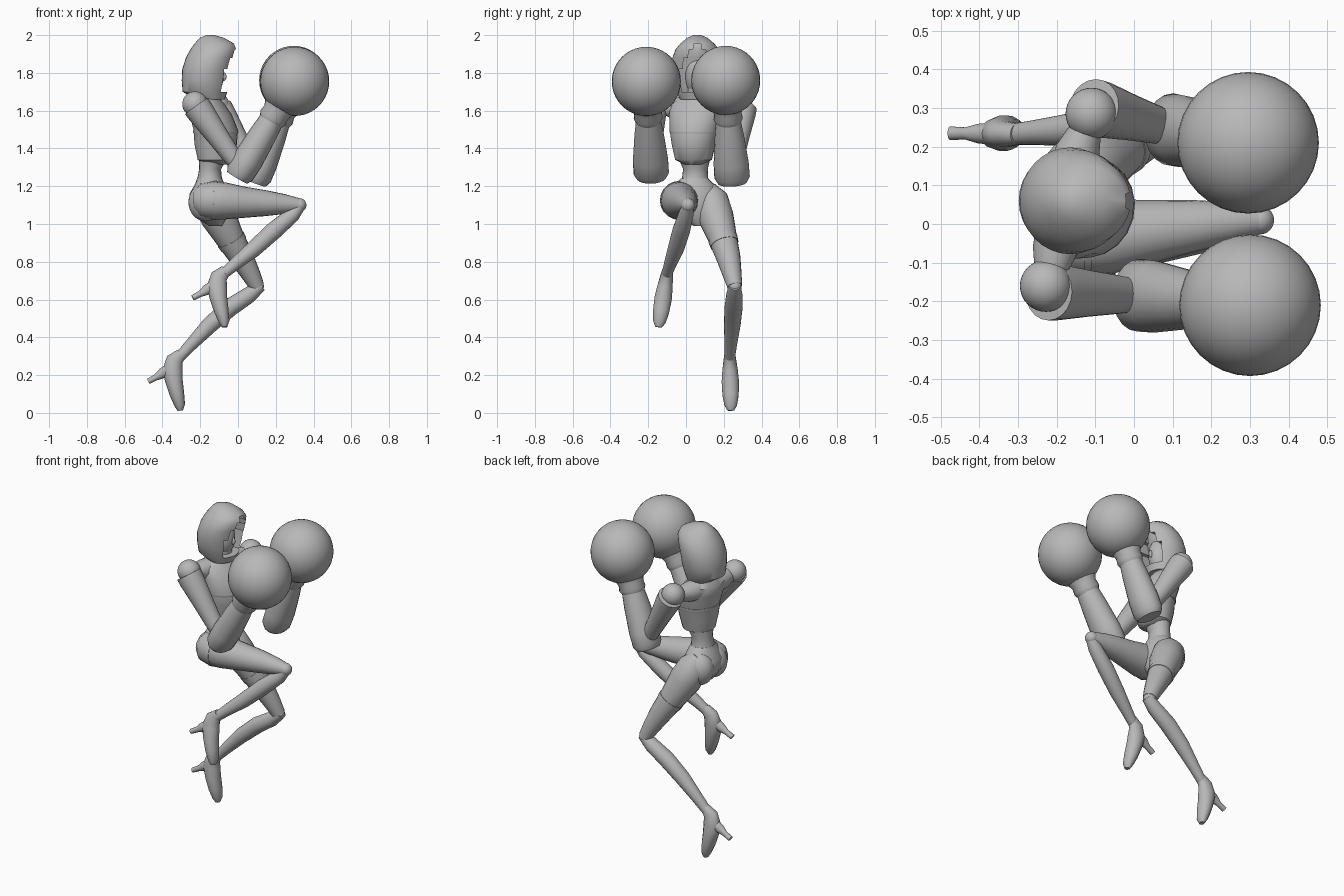
import bpy, bmesh, math
from mathutils import Vector, Matrix

cube = bpy.data.objects.get("Cube")
if cube:
    bpy.data.objects.remove(cube, do_unlink=True)

GREY = (0.48, 0.48, 0.48, 1)
grey = bpy.data.materials.new("plain grey")
grey.use_nodes = True
grey.diffuse_color = GREY
grey.node_tree.nodes["Principled BSDF"].inputs["Base Color"].default_value = GREY


def finish(name, bm, angle=40):
    bmesh.ops.recalc_face_normals(bm, faces=bm.faces)
    mesh = bpy.data.meshes.new(name)
    bm.to_mesh(mesh)
    bm.free()
    mesh.materials.append(grey)
    mesh.shade_smooth()
    mesh.set_sharp_from_angle(angle=math.radians(angle))
    obj = bpy.data.objects.new(name, mesh)
    bpy.context.collection.objects.link(obj)
    return obj


def loft(points, level=False, yaw=0, sides=20):
    """Skin rings (x, y, z, radius, optional y radius) along a path."""
    bm = bmesh.new()
    centres = [Vector(p[:3]) for p in points]
    rings = []
    for i, p in enumerate(points):
        way = Vector((0, 0, 1))
        if not level:
            way = (centres[min(i + 1, len(points) - 1)] - centres[max(i - 1, 0)]).normalized()
        across = Vector((0, 1, 0))
        across = (across - way * across.dot(way)).normalized()
        if yaw:
            across = Matrix.Rotation(yaw, 3, 'Z') @ across
        out = across.cross(way)
        ring = []
        for k in range(sides):
            a = math.tau * k / sides
            ring.append(bm.verts.new(centres[i] + out * math.cos(a) * p[3]
                                     + across * math.sin(a) * p[-1]))
        rings.append(ring)
    for low, high in zip(rings, rings[1:]):
        for k in range(sides):
            n = (k + 1) % sides
            bm.faces.new((low[k], low[n], high[n], high[k]))
    bm.faces.new(rings[0][::-1])
    bm.faces.new(rings[-1])
    return bm


def tube(name, points, **options):
    return finish(name, loft(points, **options))


def ball(name, centre, radius, scale=(1, 1, 1)):
    bm = bmesh.new()
    bmesh.ops.create_uvsphere(bm, u_segments=32, v_segments=20, radius=radius)
    bmesh.ops.scale(bm, vec=scale, verts=bm.verts)
    bmesh.ops.translate(bm, vec=centre, verts=bm.verts)
    return finish(name, bm, 60)


# Hood with a recessed, peaked face opening
hood = loft([(-.15, .06, 1.66, .08, .09), (-.175, .06, 1.70, .118, .115),
             (-.17, .06, 1.76, .128, .13), (-.165, .06, 1.82, .13, .138),
             (-.148, .06, 1.88, .128, .132), (-.13, .06, 1.925, .122, .115),
             (-.125, .06, 1.955, .105, .09), (-.138, .06, 1.985, .065, .055),
             (-.145, .06, 2.0, .02, .02)], level=True, sides=32)
opening = []
for f in hood.faces:
    c = f.calc_center_median()
    if (len(f.verts) == 4 and c.x > -.15 and 1.69 < c.z < 1.94
            and abs(c.y - .06) < min(.088, .55 * (1.99 - c.z))):
        opening.append(f)
bmesh.ops.inset_region(hood, faces=opening, thickness=.008)
inner = {v for f in opening for v in f.verts}
bmesh.ops.translate(hood, vec=(-.07, 0, 0), verts=list(inner))
finish("hood", hood)
ball("face", (-.155, .06, 1.79), .085, (.95, .8, 1.35))
ball("nose", (-.075, .06, 1.78), .014, (1, .7, 1.6))
tube("neck", [(-.155, .06, 1.60, .055), (-.145, .06, 1.72, .05)])

# Torso, turned toward the raised right glove
TURN = math.radians(-14)
tube("chest", [(-.115, .04, 1.315, .06, .05), (-.12, .04, 1.34, .093, .098),
               (-.118, .04, 1.42, .112, .116), (-.118, .042, 1.50, .117, .13),
               (-.145, .05, 1.58, .11, .142), (-.165, .055, 1.635, .09, .142),
               (-.165, .06, 1.68, .055, .07)], level=True, yaw=TURN)
tube("chest_band", [(-.118, .043, 1.478, .117, .128), (-.118, .043, 1.487, .120, .131),
                    (-.119, .043, 1.496, .118, .131)], level=True, yaw=TURN)
tube("shoulder_yoke", [(-.225, -.16, 1.63, .03), (-.205, -.07, 1.615, .058),
                       (-.175, .06, 1.61, .065), (-.145, .19, 1.615, .058),
                       (-.11, .285, 1.62, .03)])
tube("waist", [(-.15, .045, 1.19, .08, .09), (-.15, .048, 1.24, .065, .07),
               (-.148, .05, 1.29, .058, .065), (-.13, .045, 1.35, .075, .085)], level=True)
tube("pelvis", [(-.12, .07, .99, .035, .03), (-.14, .06, 1.04, .085, .085),
                (-.155, .05, 1.10, .105, .13), (-.155, .045, 1.16, .102, .135),
                (-.15, .045, 1.21, .078, .105), (-.15, .045, 1.24, .067, .074)], level=True)
for side, y in (("right", -.015), ("left", .115)):
    ball(side + "_buttock", (-.172, y, 1.115), .09, (1, .9, 1.12))

# Arms: shoulder ball, flared sleeve, forearm cuff and round glove
ARMS = {"right": ((-.228, -.16, 1.635), (.02, -.185, 1.285), (.30, -.21, 1.755)),
        "left": ((-.11, .285, 1.625), (.105, .243, 1.262), (.295, .21, 1.76))}
for side, ends in ARMS.items():
    shoulder, elbow, fist = (Vector(e) for e in ends)
    out = Vector((0, -.015 if side == "right" else .018, 0))
    ball(side + "_shoulder", shoulder, .067)

    def along(a, b, *stops):
        return [(*a.lerp(b, t), *r) for t, *r in stops]

    tube(side + "_upper_arm", along(shoulder + out, elbow, (.03, .074), (.12, .073),
                                    (.45, .06), (.75, .05), (.95, .042)))
    tube(side + "_forearm", along(elbow, fist, (-.085, .062, .078), (-.03, .078, .094),
                                  (.12, .081, .093), (.4, .073, .078), (.62, .062, .062)))
    tube(side + "_glove_cuff", along(elbow, fist, (.54, .064), (.59, .077), (.65, .073),
                                     (.78, .10), (.9, .14)))
    ball(side + "_glove", fist, .183)

# Legs
LEGS = {
    "right": [(-.235, -.035, 1.125, .05), (-.20, -.035, 1.125, .088), (-.14, -.035, 1.125, .101),
              (-.07, -.033, 1.122, .098), (.03, -.02, 1.115, .083),
              (.15, -.005, 1.11, .068), (.25, .005, 1.105, .052), (.325, .01, 1.10, .036)],
    "left": [(-.175, .11, 1.19, .05), (-.15, .133, 1.13, .09), (-.105, .157, 1.04, .095),
             (-.045, .193, .93, .077), (.02, .225, .82, .064), (.07, .245, .73, .05),
             (.10, .258, .67, .04)],
}
SHINS = {
    "right": [(.335, .01, 1.105, .028), (.29, 0, 1.05, .04), (.19, -.025, .965, .047),
              (.08, -.055, .865, .043), (-.02, -.085, .785, .033), (-.075, -.10, .737, .028)],
    "left": [(.12, .258, .675, .032), (.06, .256, .625, .043), (-.04, .252, .56, .048),
             (-.15, .245, .465, .044), (-.25, .237, .36, .033), (-.31, .232, .295, .028)],
}
# Foot rings and heel rings, relative to the ankle
FOOT = [(.01, .02, .028, .028), (-.025, -.015, .045, .034), (-.037, -.07, .054, .042),
        (-.028, -.13, .046, .047), (-.012, -.20, .038, .044),
        (.002, -.255, .028, .034), (.004, -.283, .014, .018)]
HEEL = [(-.04, -.06, .035, .03), (-.09, -.085, .028, .026), (-.125, -.107, .017, .016),
        (-.165, -.128, .015, .018)]
BANDS = {"right": 2, "left": 3}
for side, thigh in LEGS.items():
    shin = SHINS[side]
    tube(side + "_thigh", thigh)
    ball(side + "_knee", thigh[-1][:3], .037)
    tube(side + "_shin", shin)
    ankle = Vector(shin[-1][:3])
    lean = .16 if side == "right" else -.02
    for part, rings in (("foot", FOOT), ("heel", HEEL)):
        tube(f"{side}_{part}", [(ankle.x + x, ankle.y + z * lean, ankle.z + z, r, w)
                                for x, z, r, w in rings], sides=14)
    # Thin raised band around the thigh
    first = BANDS[side]
    a, b = (Vector(p) for p in thigh[first:first + 2])
    tube(side + "_thigh_band", [(*a.lerp(b, t).xyz, a.w + (b.w - a.w) * t + .003)
                                for t in (.1, .35)])
